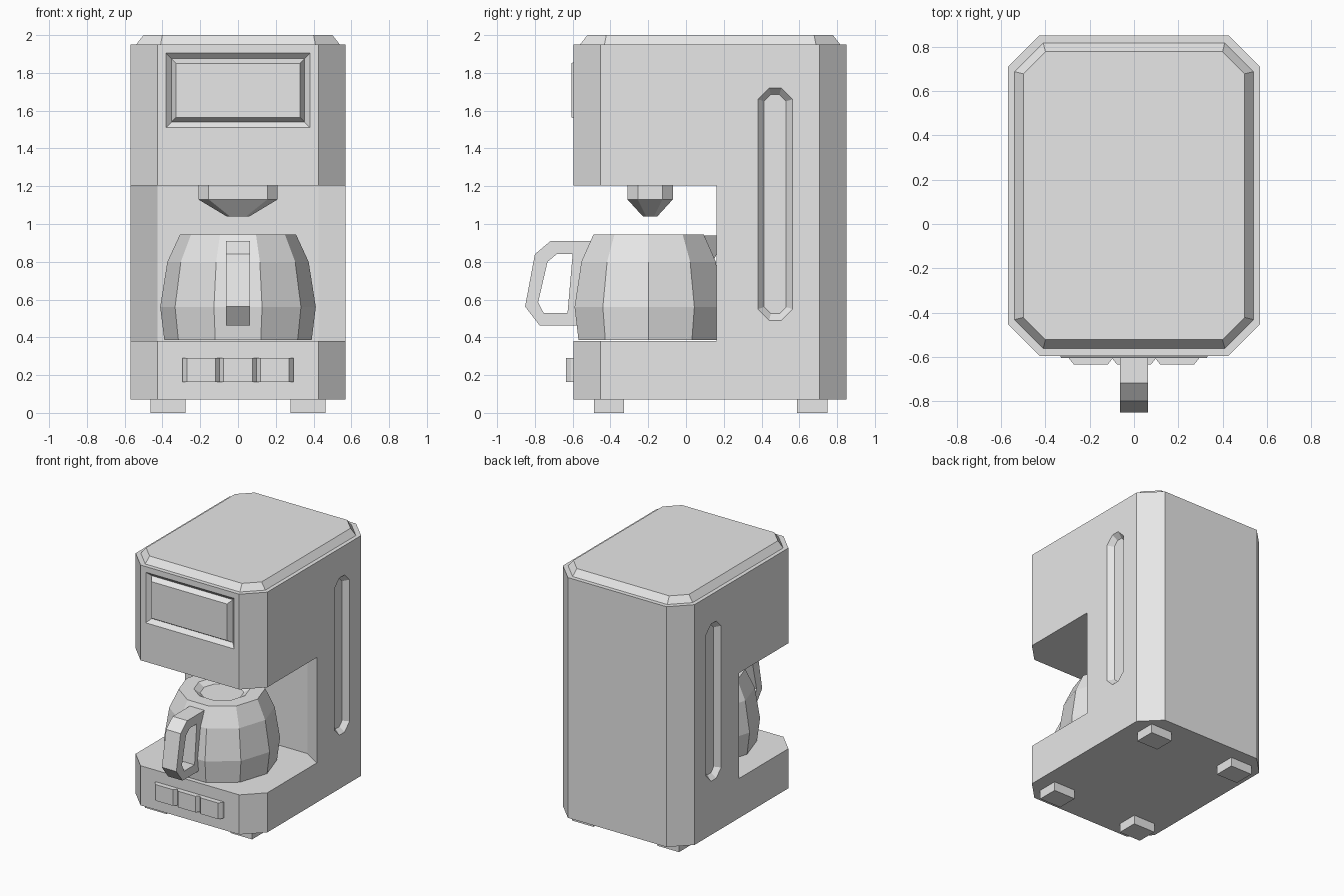
import bpy, bmesh, math

if "Cube" in bpy.data.objects:
    bpy.data.objects.remove(bpy.data.objects["Cube"])

grey = bpy.data.materials.new("plain_grey")
grey.use_nodes = True
COLOUR = (0.8, 0.8, 0.8, 1)
grey.diffuse_color = COLOUR
grey.node_tree.nodes["Principled BSDF"].inputs["Base Color"].default_value = COLOUR


def loft(name, rings, closed=False):
    """Skin a list of equal point rings; cap the ends or join last to first."""
    bm = bmesh.new()
    loops = [[bm.verts.new(p) for p in ring] for ring in rings]
    pairs = list(zip(loops, loops[1:]))
    if closed:
        pairs.append((loops[-1], loops[0]))
    else:
        bm.faces.new(loops[0])
        bm.faces.new(loops[-1])
    for a, b in pairs:
        n = len(a)
        for i in range(n):
            bm.faces.new((a[i], a[(i + 1) % n], b[(i + 1) % n], b[i]))
    bmesh.ops.recalc_face_normals(bm, faces=bm.faces)
    mesh = bpy.data.meshes.new(name)
    bm.to_mesh(mesh)
    bm.free()
    mesh.materials.append(grey)
    obj = bpy.data.objects.new(name, mesh)
    bpy.context.collection.objects.link(obj)
    return obj


def octagon(hx, hy, c, cx=0, cy=0):
    """Rectangle with cut corners, as flat pairs."""
    quarter = [(hx, hy - c), (hx - c, hy)]
    pts = quarter + [(-x, y) for x, y in quarter[::-1]]
    pts += [(-x, -y) for x, y in pts]
    return [(cx + x, cy + y) for x, y in pts]


def rect(hx, hy, cx=0, cy=0):
    return [(cx + sx * hx, cy + sy * hy) for sx, sy in ((1, 1), (-1, 1), (-1, -1), (1, -1))]


def at_z(pts, z):
    return [(x, y, z) for x, y in pts]


def at_y(pts, y):
    return [(x, y, z) for x, z in pts]


def at_x(pts, x):
    return [(x, y, z) for y, z in pts]


def cut(obj, cutter):
    mod = obj.modifiers.new("cut", "BOOLEAN")
    mod.operation = "DIFFERENCE"
    mod.solver = "EXACT"
    mod.object = cutter
    bpy.context.view_layer.objects.active = obj
    bpy.ops.object.modifier_apply(modifier=mod.name)
    bpy.data.objects.remove(cutter)


FRONT, MID_Y = -0.595, 0.128

# Housing with cut corners
footprint = octagon(0.57, 0.723, 0.143, 0, MID_Y)
housing = loft("housing", [at_z(footprint, 0.07), at_z(footprint, 1.95)])

# Brewing bay, its back corners angled
bay = [(-0.7, -0.8), (0.7, -0.8), (0.7, 0.08), (0.425, 0.25), (-0.425, 0.25), (-0.7, 0.08)]
cut(housing, loft("bay_cutter", [at_z(bay, 0.38), at_z(bay, 1.205)]))

# Long sloped recess in each side
slot_outer = octagon(0.092, 0.615, 0.06, 0.472, 1.105)
slot_inner = octagon(0.058, 0.58, 0.035, 0.472, 1.105)
for s in (-1, 1):
    cut(housing, loft("slot_cutter", [at_x(slot_outer, s * 0.65), at_x(slot_outer, s * 0.57),
                                      at_x(slot_inner, s * 0.53)]))

# Display: sloped recess with a raised panel inside
frame = rect(0.382, 0.198, 0, 1.708)
valley = rect(0.352, 0.168, 0, 1.708)
panel = rect(0.328, 0.143, 0, 1.708)
cut(housing, loft("display_cutter", [at_y(frame, -0.7), at_y(frame, FRONT), at_y(valley, -0.565)]))
loft("display_panel", [at_y(valley, -0.564), at_y(panel, -0.605)])

# Lid
loft("lid", [at_z(octagon(0.54, 0.69, 0.13, 0, MID_Y), 1.949),
             at_z(octagon(0.5, 0.65, 0.1, 0, MID_Y), 2.0)])

# Feet
for side, sx in (("left", 1), ("right", -1)):
    for end, y in (("front", -0.407), ("back", 0.668)):
        base = rect(0.093, 0.08, sx * 0.37, y)
        loft(f"{end}_{side}_foot", [at_z(base, 0), at_z(base, 0.08)])

# Row of three buttons with bevelled ends
for i in (-1, 0, 1):
    loft(f"button_{i + 2}", [at_y(rect(0.1, 0.063, i * 0.195, 0.227), FRONT + 0.01),
                             at_y(rect(0.098, 0.063, i * 0.195, 0.227), -0.608),
                             at_y(rect(0.076, 0.063, i * 0.195, 0.227), -0.635)])

# Drip nozzle
nozzle = octagon(0.21, 0.12, 0.055, 0, -0.19)
tip = octagon(0.06, 0.038, 0.017, 0, -0.19)
loft("nozzle", [at_z(nozzle, 1.21), at_z(nozzle, 1.13), at_z(tip, 1.04)])

# Ten-sided carafe with a sunken lid
POT_Y, SIDES = -0.198, 10
profile = [(0.39, 0.385), (0.412, 0.56), (0.374, 0.80), (0.307, 0.945), (0.2, 0.945), (0.155, 0.915)]
turns = [2 * math.pi * k / SIDES for k in range(SIDES)]
loft("carafe", [[(r * math.cos(t), POT_Y + r * math.sin(t), z) for t in turns] for r, z in profile])

# Pouring lip at the back of the carafe
lip = [(-0.095, 0.06), (0.095, 0.06), (0, 0.22)]
lip_root = [(-0.06, 0.06), (0.06, 0.06), (0, 0.14)]
loft("carafe_lip", [at_z(lip, 0.938), at_z(lip_root, 0.8)])

# Carafe handle: a closed loop of flat bars
outer = [(-0.5, 0.91), (-0.717, 0.91), (-0.80, 0.84), (-0.852, 0.563), (-0.775, 0.463), (-0.5, 0.463)]
inner = [(-0.6, 0.84), (-0.685, 0.84), (-0.733, 0.80), (-0.783, 0.585), (-0.754, 0.53), (-0.627, 0.53)]
W = 0.063
loft("carafe_handle", [at_x(outer, -W), at_x(outer, W), at_x(inner, W), at_x(inner, -W)], closed=True)
